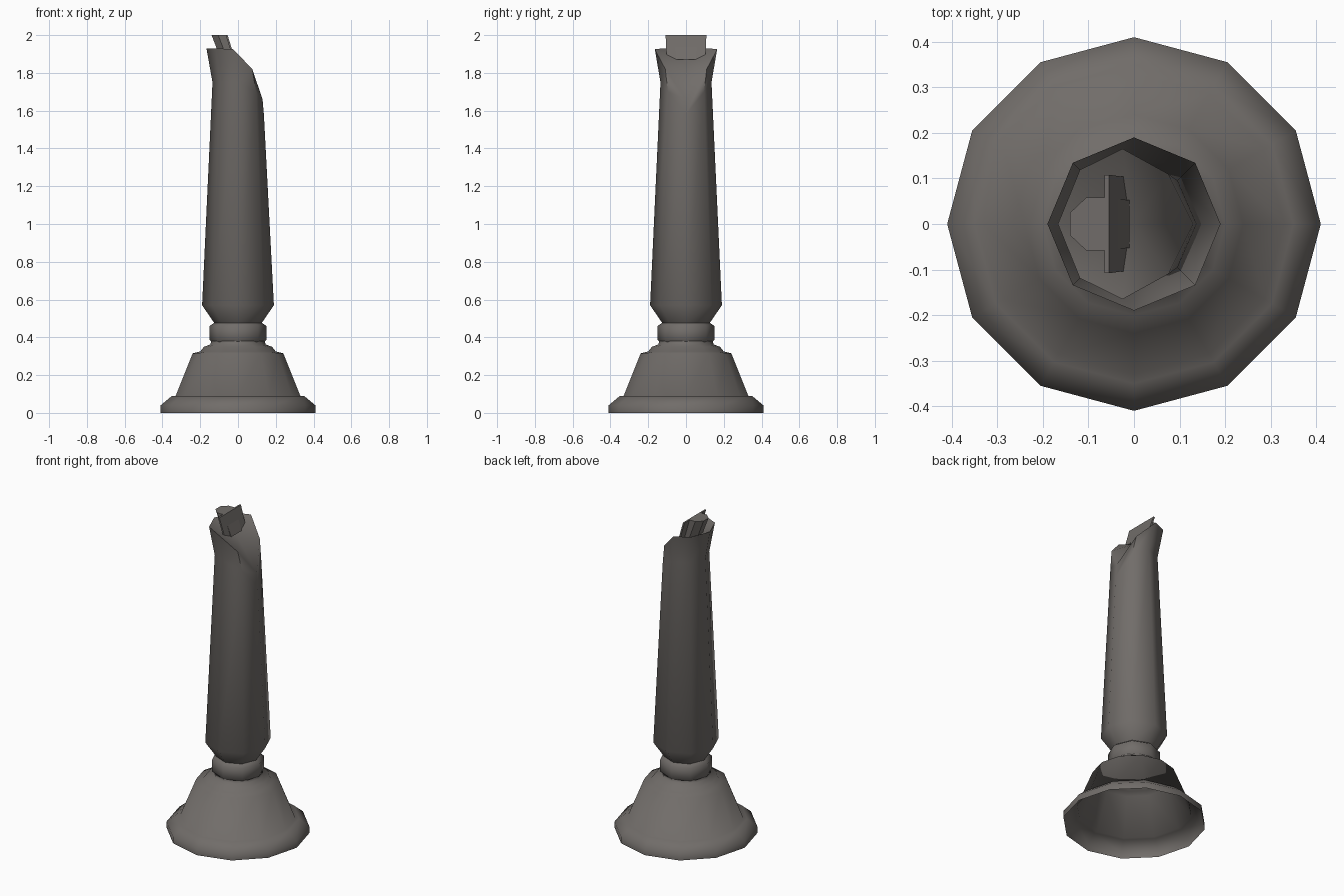
import bpy, bmesh, math

if "Cube" in bpy.data.objects:
    bpy.data.objects.remove(bpy.data.objects["Cube"])

stone = bpy.data.materials.new("weathered grey stone")
stone.diffuse_color = (0.165, 0.152, 0.142, 1)
stone.use_nodes = True
stone.node_tree.nodes["Principled BSDF"].inputs["Base Color"].default_value = stone.diffuse_color


def finish(name, bm, angle):
    bmesh.ops.recalc_face_normals(bm, faces=bm.faces)
    mesh = bpy.data.meshes.new(name)
    bm.to_mesh(mesh)
    bm.free()
    mesh.materials.append(stone)
    ob = bpy.data.objects.new(name, mesh)
    bpy.context.collection.objects.link(ob)
    bpy.ops.object.select_all(action='DESELECT')
    ob.select_set(True)
    bpy.context.view_layer.objects.active = ob
    bpy.ops.object.shade_smooth_by_angle(angle=math.radians(angle))
    return ob


def ring(bm, points):
    return [bm.verts.new(p) for p in points]


def bridge(bm, a, b):
    n = len(a)
    for i in range(n):
        j = (i + 1) % n
        bm.faces.new((a[i], a[j], b[j], b[i]))


def circle(r, z, n):
    return [(r * math.cos(math.tau * i / n), r * math.sin(math.tau * i / n), z) for i in range(n)]


def lathe(bm, profile, n):
    rings = [ring(bm, circle(r, z, n)) for r, z in profile]
    for a, b in zip(rings, rings[1:]):
        bridge(bm, a, b)
    return rings


# Hollow bell-shaped base, open underneath
bm = bmesh.new()
lathe(bm, [(0.41, 0), (0.41, 0.04), (0.35, 0.09), (0.33, 0.09),
           (0.24, 0.315), (0.2, 0.325), (0.18, 0.35), (0.145, 0.363), (0.143, 0.38)], 12)
finish("bell_base", bm, 80)

# Collar between base and shaft
bm = bmesh.new()
lathe(bm, [(0.135, 0.37), (0.15, 0.385), (0.15, 0.46), (0.125, 0.478)], 8)
finish("collar", bm, 80)

# Tapered shaft with a flared, broken top
bm = bmesh.new()
rings = lathe(bm, [(0.125, 0.475), (0.19, 0.57)], 8)
# per corner, counted from +x: (neck radius, neck height), (rim radius, rim height, rim x shift)
half = [((0.137, 1.58), (0.13, 1.66, 0)),
        ((0.135, 1.70), (0.135, 1.82, -0.02)),
        ((0.135, 1.75), (0.165, 1.925, -0.025)),
        ((0.135, 1.75), (0.168, 1.93, 0)),
        ((0.135, 1.75), (0.167, 1.93, 0))]
corners = half + half[3:0:-1]
neck, rim = [], []
for i, ((r, z), (r2, z2, dx)) in enumerate(corners):
    c, s = math.cos(math.tau * i / 8), math.sin(math.tau * i / 8)
    neck.append((r * c, r * s, z))
    rim.append((r2 * c + dx, r2 * s * (1.15 if i in (1, 7) else 1), z2))
neck, rim = ring(bm, neck), ring(bm, rim)
bridge(bm, rings[-1], neck)
bridge(bm, neck, rim)
# sloping broken surface
mid = bm.verts.new((0.0, 0, 1.845))
for i in range(8):
    bm.faces.new((rim[i], rim[(i + 1) % 8], mid))
finish("broken_shaft", bm, 50)

# Leaning stub left standing in the break, with a thin plate on its face
def leaning(name, outline, foot_scale, lean, z0):
    bm = bmesh.new()
    top = ring(bm, [(x, y, 2.0) for x, y in outline])
    foot = ring(bm, [(x + lean, y * foot_scale, z0) for x, y in outline])
    bridge(bm, foot, top)
    bm.faces.new(top)
    bm.faces.new(foot)
    finish(name, bm, 30)


leaning("stub_core", [(-0.14, -0.025), (-0.105, -0.058), (-0.06, -0.058),
                      (-0.06, 0.058), (-0.105, 0.058), (-0.14, 0.025)], 0.9, 0.05, 1.87)
leaning("stub_plate", [(-0.065, -0.108), (-0.055, -0.108), (-0.055, 0.108), (-0.065, 0.108)],
        0.95, 0.04, 1.87)
